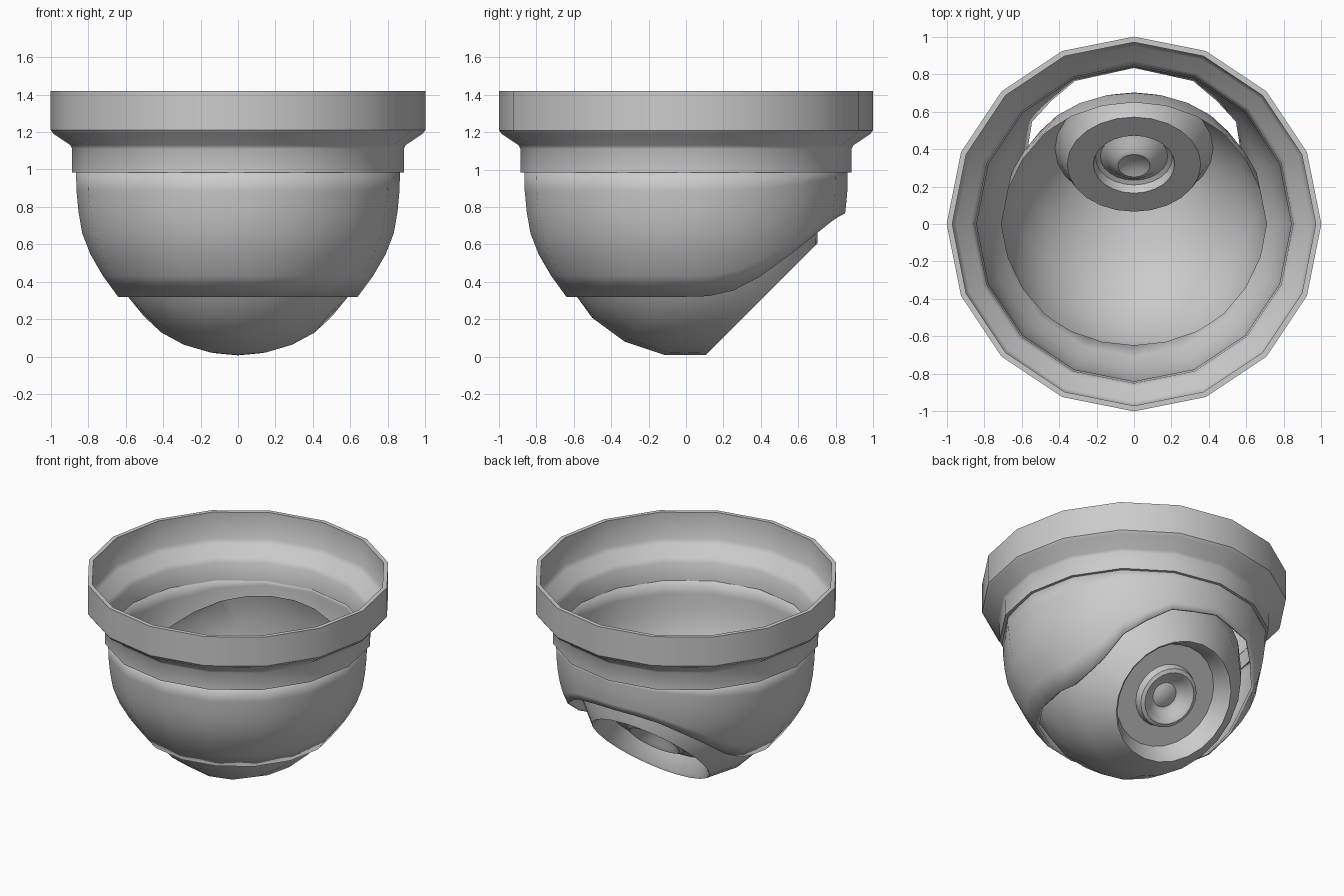
import bpy, bmesh
from math import sin, cos, pi, radians, sqrt
from mathutils import Vector, Matrix

if "Cube" in bpy.data.objects:
    bpy.data.objects.remove(bpy.data.objects["Cube"])


def finish(name, bm, angle=35, fix_normals=True):
    bmesh.ops.remove_doubles(bm, verts=bm.verts, dist=1e-5)
    if fix_normals:
        bmesh.ops.recalc_face_normals(bm, faces=bm.faces)
    me = bpy.data.meshes.new(name)
    bm.to_mesh(me)
    bm.free()
    ob = bpy.data.objects.new(name, me)
    bpy.context.collection.objects.link(ob)
    bpy.ops.object.select_all(action='DESELECT')
    ob.select_set(True)
    bpy.context.view_layer.objects.active = ob
    bpy.ops.object.shade_smooth_by_angle(angle=radians(angle))
    return ob


def grid(bm, columns):
    # Join closed loop of vertex columns with quads
    cols = [[bm.verts.new(p) for p in c] for c in columns]
    for i, a in enumerate(cols):
        b = cols[(i + 1) % len(cols)]
        for j in range(len(a) - 1):
            bm.faces.new((a[j], b[j], b[j + 1], a[j + 1]))


def lathe(profile, n):
    bm = bmesh.new()
    grid(bm, [[(r * cos(2 * pi * i / n), r * sin(2 * pi * i / n), z)
               for r, z in profile] for i in range(n)])
    return bm


def interp(table, t):
    for (a, va), (b, vb) in zip(table, table[1:]):
        if t <= b:
            return va + (vb - va) * max(0, (t - a) / (b - a))
    return table[-1][1]


# Mounting ring: stepped collar, open through the middle
ring = [(1, 1.42), (1, 1.21), (.985, 1.19), (.895, 1.13), (.885, 1.11),
        (.885, .985), (.84, .985), (.85, 1.11), (.87, 1.14),
        (.95, 1.2), (.97, 1.23), (.97, 1.42), (1, 1.42)]
finish("mounting_ring", lathe(ring, 16))

# Housing shell: 16-sided bowl with its lower edge swept up at the back
shell_r = [(.32, .64), (.43, .72), (.54, .785), (.65, .83), (.76, .85),
           (.87, .862), (1.0, .865)]
edge_z = [(-1, .32), (.1, .32), (.2, .335), (.3, .37), (.4, .43), (.5, .5),
          (.6, .58), (.7, .66), (.8, .74), (.86, .77)]
columns = []
for i in range(32):
    a = 2 * pi * i / 32
    facet = cos(pi / 16) if i % 2 else 1
    z0 = .32
    for _ in range(30):
        z0 = .5 * z0 + .5 * interp(edge_z, interp(shell_r, z0) * facet * sin(a))
    col = []
    for k in range(7):
        z = z0 + (1.0 - z0) * k / 6
        r = interp(shell_r, z) * facet
        col.append((r * cos(a), r * sin(a), z))
    columns.append(col)
bm = bmesh.new()
grid(bm, columns)
shell = finish("housing_shell", bm, fix_normals=False)
mod = shell.modifiers.new("thickness", 'SOLIDIFY')
mod.thickness = .018
mod.offset = -1

# Camera ball: turned about the viewing axis, with recessed face and lens
R = .71
ball = [(R * sin(radians(t)), R * cos(radians(t)))
        for t in (126, 108, 90, 72.5, 54.5, 36.5)]
face = [(.405, .555), (.357, .45), (.217, .45)]
lens = [(.205, .50), (.18, .51), (.145, .49), (.11, .45), (.085, .44),
        (.05, .455), (0, .46)]
bm = lathe(ball + face + lens, 24)
bm.transform(Matrix.Translation((0, 0, R)) @ Matrix.Rotation(radians(-135), 4, 'X'))
# Open the hidden top of the ball along a tilted plane
t = radians(22.5)
bmesh.ops.bisect_plane(bm, geom=bm.verts[:] + bm.edges[:] + bm.faces[:],
                       plane_co=(0, 0, R), plane_no=(0, -sin(t), cos(t)),
                       clear_outer=True)
finish("camera_ball", bm)
